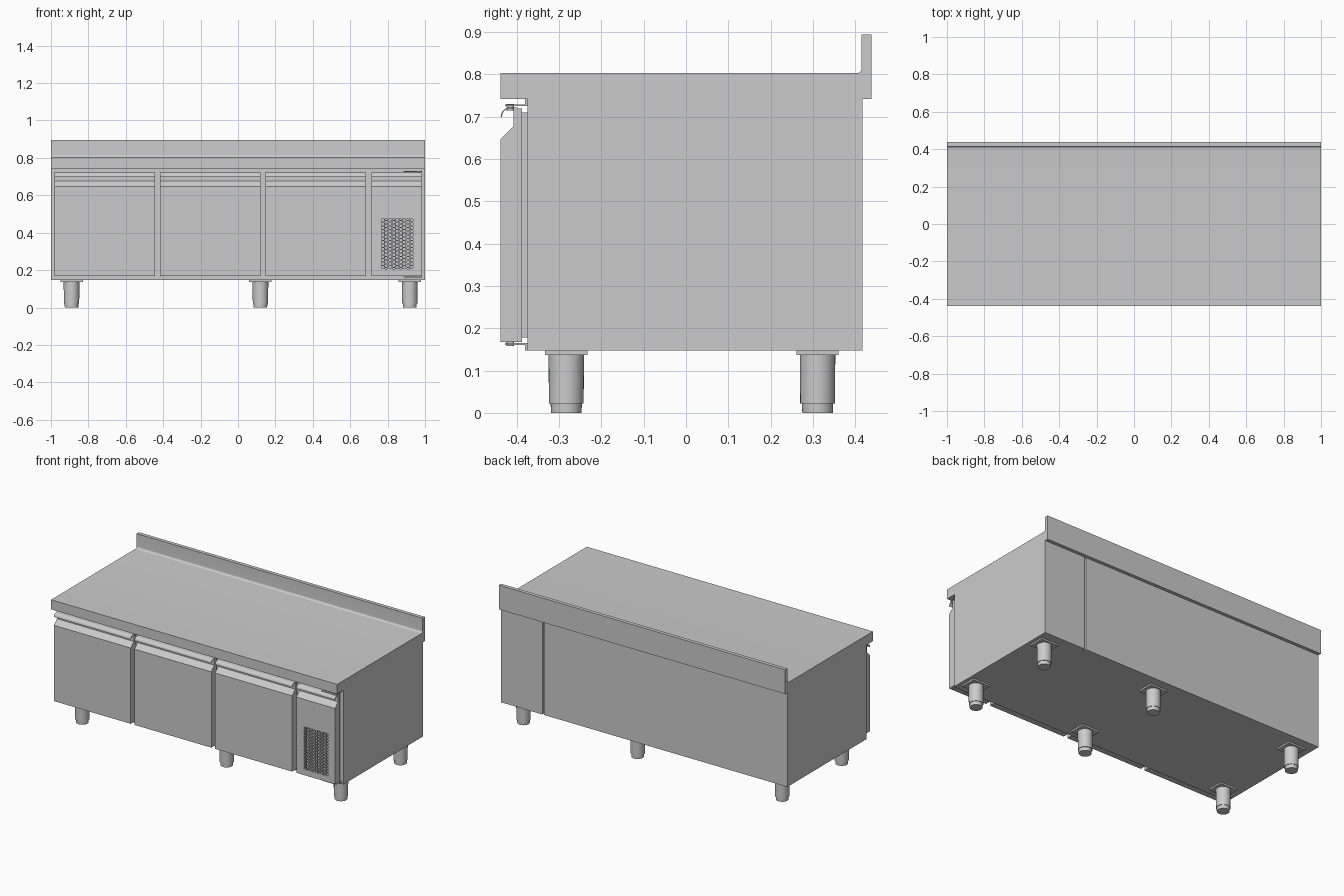
import bpy, bmesh, math
from mathutils import Matrix

if "Cube" in bpy.data.objects:
    bpy.data.objects.remove(bpy.data.objects["Cube"])


def finish(name, bm, smooth=False):
    bmesh.ops.recalc_face_normals(bm, faces=bm.faces)
    me = bpy.data.meshes.new(name)
    bm.to_mesh(me)
    bm.free()
    ob = bpy.data.objects.new(name, me)
    bpy.context.collection.objects.link(ob)
    if smooth:
        bpy.ops.object.select_all(action='DESELECT')
        ob.select_set(True)
        bpy.context.view_layer.objects.active = ob
        bpy.ops.object.shade_smooth_by_angle(angle=math.radians(35))
    return ob


def add_box(bm, x0, x1, y0, y1, z0, z1):
    m = Matrix.Translation(((x0 + x1) / 2, (y0 + y1) / 2, (z0 + z1) / 2))
    m = m @ Matrix.Diagonal((x1 - x0, y1 - y0, z1 - z0, 1))
    bmesh.ops.create_cube(bm, size=1, matrix=m)


def add_cyl(bm, x, y, z0, z1, r0, r1, n=32):
    bmesh.ops.create_cone(bm, cap_ends=True, segments=n, radius1=r0, radius2=r1, depth=z1 - z0,
                          matrix=Matrix.Translation((x, y, (z0 + z1) / 2)))


def box(name, *b):
    bm = bmesh.new()
    add_box(bm, *b)
    return finish(name, bm)


def prism(name, pts, x0, x1, smooth=False):
    """Extrude a (y, z) profile along x."""
    bm = bmesh.new()
    f = bm.faces.new([bm.verts.new((x0, y, z)) for y, z in pts])
    r = bmesh.ops.extrude_face_region(bm, geom=[f])
    vs = [g for g in r['geom'] if isinstance(g, bmesh.types.BMVert)]
    bmesh.ops.translate(bm, verts=vs, vec=(x1 - x0, 0, 0))
    return finish(name, bm, smooth)


def arc(cy, cz, r, a0, a1, n=8):
    return [(cy + r * math.cos(math.radians(a0 + (a1 - a0) * i / n)),
             cz + r * math.sin(math.radians(a0 + (a1 - a0) * i / n))) for i in range(n + 1)]


# Worktop with coved backsplash
top = [(-0.438, 0.742), (0.438, 0.742), (0.438, 0.895), (0.415, 0.895)]
top += arc(0.403, 0.815, 0.012, 0, -90) + [(-0.438, 0.803)]
prism("worktop", top, -1, 1, True)

# Cabinet body and the two back panels
box("cabinet_body", -1, 1, -0.375, 0.403, 0.147, 0.742)
box("back_panel_main", -1, 0.70, 0.403, 0.417, 0.147, 0.742)
box("back_panel_service", 0.712, 1, 0.403, 0.417, 0.147, 0.742)

# Three drawers and the machine compartment door
front = [(-0.388, 0.168), (-0.438, 0.168), (-0.438, 0.647), (-0.408, 0.677),
         (-0.408, 0.72), (-0.388, 0.72)]
lip = [(-0.40, 0.722)] + arc(-0.416, 0.700, 0.022, 90, 180)
lip += arc(-0.416, 0.700, 0.019, 180, 90) + [(-0.40, 0.719)]
fronts = {"drawer_left": (-0.98, -0.443), "drawer_middle": (-0.417, 0.12),
          "drawer_right": (0.147, 0.685), "machine_door": (0.715, 0.985)}
panels = {}
for name, (x0, x1) in fronts.items():
    panels[name] = prism(name + "_front", front, x0, x1)
    prism(name + "_handle_lip", lip, x0, x1, True)
    box(name + "_gasket", x0 + 0.01, x1 - 0.01, -0.388, -0.375, 0.178, 0.71)

# Recess for the ventilation grille
GX0, GX1, GZ0, GZ1 = 0.765, 0.938, 0.205, 0.475
cutter = box("grille_cutter", GX0, GX1, -0.5, -0.41, GZ0, GZ1)
cutter.hide_render = True
cutter.hide_set(True)
mod = panels["machine_door"].modifiers.new("recess", 'BOOLEAN')
mod.operation = 'DIFFERENCE'
mod.solver = 'EXACT'
mod.object = cutter

# Grille: vertical bars with staggered cross bars
bm = bmesh.new()
cols, rows, w = 9, 14, 0.006
px, pz = (GX1 - GX0) / cols, (GZ1 - GZ0) / rows
for c in range(cols + 1):
    x = GX0 + c * px
    add_box(bm, max(GX0, x - w / 2), min(GX1, x + w / 2), -0.438, -0.434, GZ0, GZ1)
for c in range(cols):
    for r in range(rows + 1):
        z = GZ0 + (r + 0.5 * (c % 2)) * pz
        if z < GZ1 + 0.001:
            add_box(bm, GX0 + c * px + w / 2, GX0 + (c + 1) * px - w / 2, -0.438, -0.434,
                    max(GZ0, z - w / 2), min(GZ1, z + w / 2))
finish("ventilation_grille", bm)

# Hinges of the machine door
for name, z, f0, f1, p0, p1 in (("hinge_top", 0.725, 0.725, 0.742, 0.715, 0.73),
                                ("hinge_bottom", 0.161, 0.148, 0.165, 0.158, 0.172)):
    bm = bmesh.new()
    add_box(bm, 0.885, 0.985, -0.428, -0.375, z, z + 0.004)
    add_box(bm, 0.885, 0.985, -0.381, -0.375, f0, f1)
    add_cyl(bm, 0.965, -0.415, p0, p1, 0.009, 0.009, 20)
    finish(name, bm, True)

# Six legs with mounting plates and adjustable feet
for side, y in (("front", -0.283), ("back", 0.311)):
    for pos, x in (("left", -0.89), ("middle", 0.12), ("right", 0.918)):
        box(f"{side}_{pos}_leg_plate", x - 0.06, x + 0.06, y - 0.05, y + 0.05, 0.137, 0.147)
        bm = bmesh.new()
        add_cyl(bm, x, y, 0.022, 0.137, 0.041, 0.042)
        add_cyl(bm, x, y, 0, 0.022, 0.036, 0.037)
        finish(f"{side}_{pos}_leg", bm, True)
